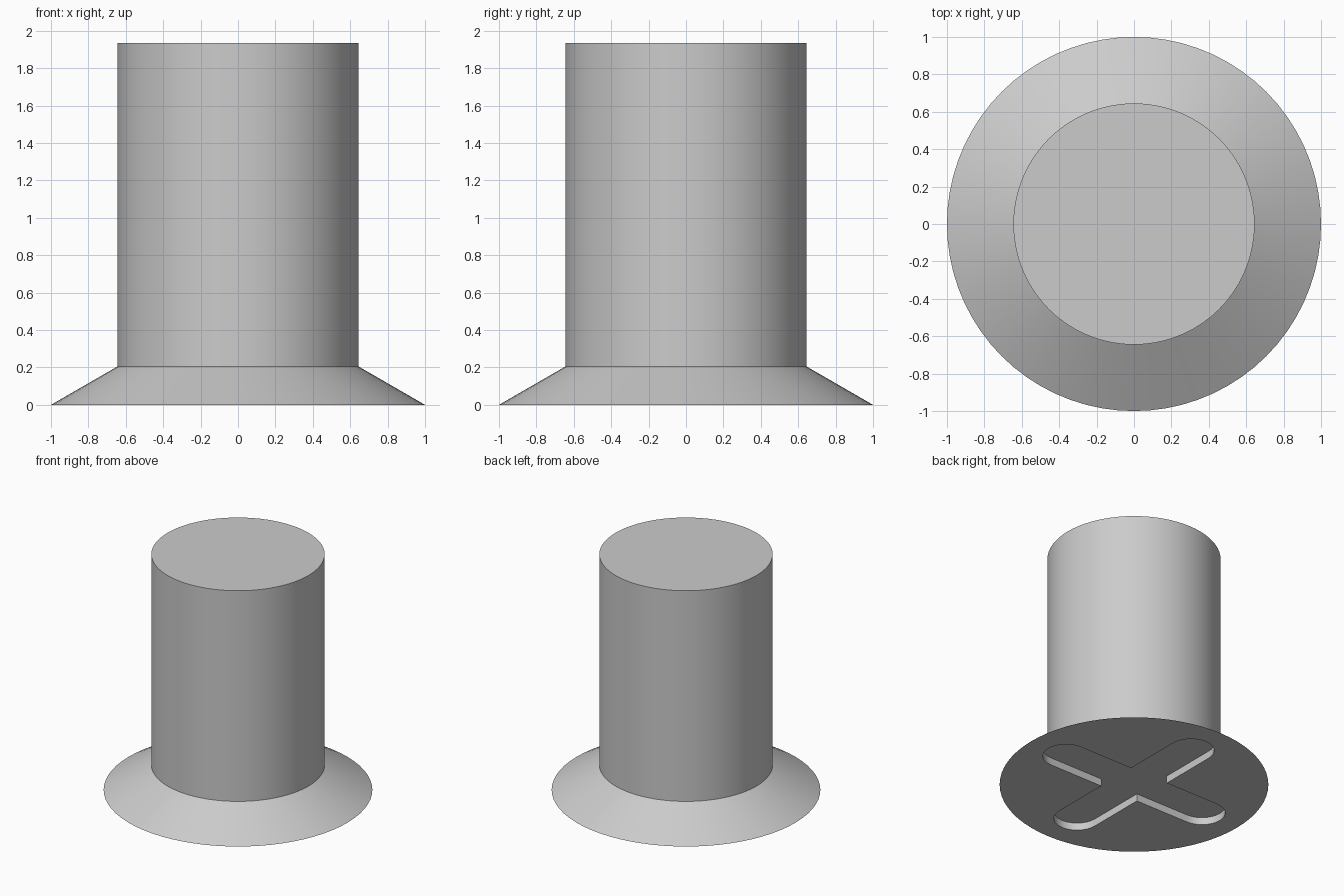
import bpy
import bmesh
from math import cos, sin, pi, radians
from mathutils import Matrix

if "Cube" in bpy.data.objects:
    bpy.data.objects.remove(bpy.data.objects["Cube"], do_unlink=True)

HEAD_R, SHAFT_R = 1.0, 0.645
HEAD_H, TOTAL_H = 0.205, 1.935
SLOT_HALF, SLOT_REACH, SLOT_DEPTH = 0.173, 0.66, 0.06
SIDES = 72

grey = bpy.data.materials.new("plain_grey")
grey.use_nodes = True
colour = (0.6, 0.6, 0.6, 1)
grey.diffuse_color = colour
grey.node_tree.nodes["Principled BSDF"].inputs["Base Color"].default_value = colour


def make_object(name, bm):
    bmesh.ops.recalc_face_normals(bm, faces=bm.faces[:])
    mesh = bpy.data.meshes.new(name)
    bm.to_mesh(mesh)
    bm.free()
    mesh.materials.append(grey)
    obj = bpy.data.objects.new(name, mesh)
    bpy.context.collection.objects.link(obj)
    return obj


# Screw body: stacked rings for the flared head and the straight shaft
bm = bmesh.new()
rings = []
for radius, z in ((HEAD_R, 0), (SHAFT_R, HEAD_H), (SHAFT_R, TOTAL_H)):
    ring = bmesh.ops.create_circle(bm, segments=SIDES, radius=radius,
                                   matrix=Matrix.Translation((0, 0, z)))
    rings.append(ring["verts"])
for low, high in zip(rings, rings[1:]):
    for i in range(SIDES):
        j = (i + 1) % SIDES
        bm.faces.new((low[i], low[j], high[j], high[i]))
bm.faces.new(rings[0])
bm.faces.new(rings[-1])
screw = make_object("countersunk_screw", bm)

# Cross recess cutter: four round-ended arms traced as one outline
bm = bmesh.new()
outline = []
for arm in range(4):
    turn = arm * pi / 2
    points = []
    for step in range(17):
        a = -pi / 2 + pi * step / 16
        points.append((SLOT_REACH + SLOT_HALF * cos(a), SLOT_HALF * sin(a)))
    points.append((SLOT_HALF, SLOT_HALF))
    for x, y in points:
        outline.append(bm.verts.new((x * cos(turn) - y * sin(turn),
                                     x * sin(turn) + y * cos(turn), -0.1)))
base = bm.faces.new(outline)
top = bmesh.ops.extrude_face_region(bm, geom=[base])["geom"]
bmesh.ops.translate(bm, vec=(0, 0, SLOT_DEPTH + 0.1),
                    verts=[v for v in top if isinstance(v, bmesh.types.BMVert)])
cutter = make_object("cross_recess_cutter", bm)
cutter.hide_render = True

# Cut the recess into the underside, then drop the cutter
cut = screw.modifiers.new("cross_recess", "BOOLEAN")
cut.operation = "DIFFERENCE"
cut.solver = "EXACT"
cut.object = cutter
bpy.ops.object.select_all(action="DESELECT")
screw.select_set(True)
bpy.context.view_layer.objects.active = screw
bpy.ops.object.modifier_apply(modifier=cut.name)
bpy.data.objects.remove(cutter, do_unlink=True)

bpy.ops.object.shade_smooth_by_angle(angle=radians(25))
